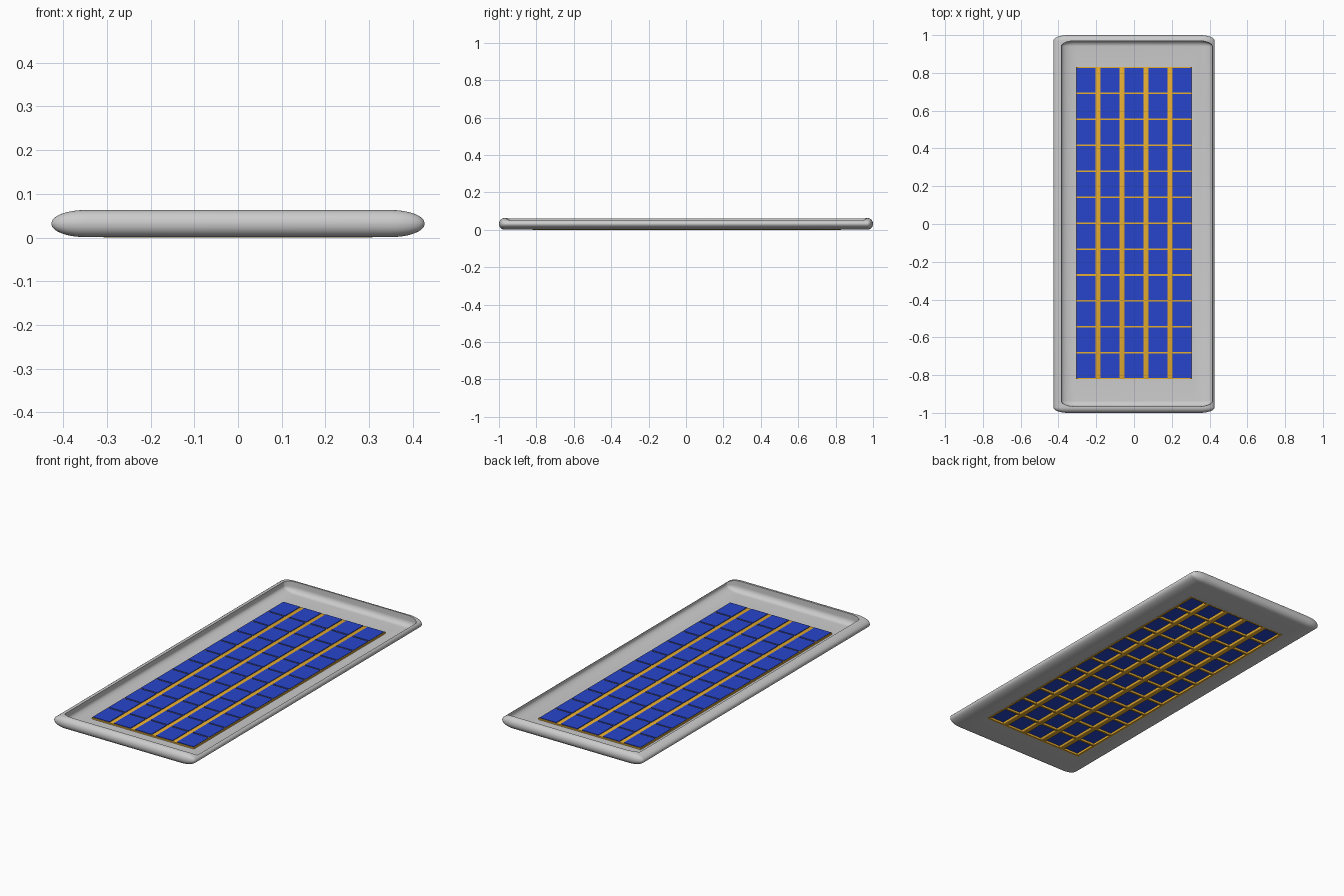
import bpy, bmesh
from mathutils import Vector

if "Cube" in bpy.data.objects:
    bpy.data.objects.remove(bpy.data.objects["Cube"])


def material(name, color):
    m = bpy.data.materials.new(name)
    m.diffuse_color = color
    m.use_nodes = True
    m.node_tree.nodes["Principled BSDF"].inputs["Base Color"].default_value = m.diffuse_color
    return m


def add_object(name, bm, mat=None):
    me = bpy.data.meshes.new(name)
    bm.to_mesh(me)
    bm.free()
    ob = bpy.data.objects.new(name, me)
    bpy.context.collection.objects.link(ob)
    if mat:
        me.materials.append(mat)
    return ob


def smooth(ob):
    bpy.ops.object.select_all(action='DESELECT')
    ob.select_set(True)
    bpy.context.view_layer.objects.active = ob
    bpy.ops.object.shade_smooth_by_angle()


def box(bm, x0, x1, y0, y1, z0, z1, bevel=0, segments=3):
    """Add one box, optionally with rounded edges."""
    part = bmesh.new()
    bmesh.ops.create_cube(part, size=1)
    for v in part.verts:
        v.co = Vector(((x0 + x1) / 2 + v.co.x * (x1 - x0),
                       (y0 + y1) / 2 + v.co.y * (y1 - y0),
                       (z0 + z1) / 2 + v.co.z * (z1 - z0)))
    if bevel:
        bmesh.ops.bevel(part, geom=part.edges[:], offset=bevel, segments=segments,
                        profile=0.5, affect='EDGES')
    me = bpy.data.meshes.new("tmp")
    part.to_mesh(me)
    part.free()
    bm.from_mesh(me)
    bpy.data.meshes.remove(me)


def stretched_box(name, cx, hx, cy, hy, z0, z1, radius, stretch):
    """Rounded box whose edge rounding is stretched sideways."""
    bm = bmesh.new()
    box(bm, -hx / stretch, hx / stretch, cy - hy, cy + hy, z0, z1, radius, 8)
    for v in bm.verts:
        v.co.x = v.co.x * stretch + cx
    return add_object(name, bm)


def cut(ob, cutter):
    cutter.hide_render = True
    mod = ob.modifiers.new("cut", 'BOOLEAN')
    mod.operation = 'DIFFERENCE'
    mod.solver = 'EXACT'
    mod.object = cutter
    bpy.context.view_layer.objects.active = ob
    bpy.ops.object.modifier_apply(modifier=mod.name)
    bpy.data.objects.remove(cutter)


orange = material("orange", (0.8, 0.42, 0.03, 1))
blue = material("blue", (0.02, 0.06, 0.6, 1))

COLS, ROWS = 5, 12
PX, PY = 0.127, 0.1375        # cell pitch
CELL_X = 0.1
HX, Y0, Y1 = 0.308, -0.82, 0.83

# Tray with rounded rim, hollowed from above and open under the cells
tray = stretched_box("tray", 0, 0.427, 0, 1.0, 0.001, 0.063, 0.03, 2.6)
cut(tray, stretched_box("tray_hollow", 0.015, 0.40, 0.002, 0.968, 0.006, 0.12, 0.03, 2.5))
bm = bmesh.new()
box(bm, -HX + 0.003, HX - 0.003, Y0 + 0.003, Y1 - 0.003, -0.1, 0.03)
cut(tray, add_object("window_cutter", bm))
smooth(tray)

# Rounded lengthwise bars between and beside the columns
bm = bmesh.new()
half_gap = (PX - CELL_X) / 2 + 0.002
for i in range(COLS - 1):
    x = (i - (COLS - 2) / 2) * PX
    box(bm, x - half_gap, x + half_gap, Y0, Y1, 0, 0.0145, 0.005)
for s in (-1, 1):
    box(bm, s * HX - s * 0.006 - 0.006, s * HX - s * 0.006 + 0.006, Y0, Y1, 0, 0.0145)
smooth(add_object("lengthwise_bars", bm, orange))

# Thin cross bars between the rows
bm = bmesh.new()
for j in range(ROWS + 1):
    y = min(max(Y0 + j * PY, Y0 + 0.005), Y1 - 0.005)
    box(bm, -HX, HX, y - 0.005, y + 0.005, 0.0005, 0.0135)
add_object("cross_bars", bm, orange)

# Grid of blue cells
bm = bmesh.new()
for i in range(COLS):
    x = (i - (COLS - 1) / 2) * PX
    for j in range(ROWS):
        y = Y0 + (j + 0.5) * PY
        box(bm, x - CELL_X / 2, x + CELL_X / 2, y - PY / 2 + 0.004, y + PY / 2 - 0.004,
            0.012, 0.017)
add_object("cells", bm, blue)
